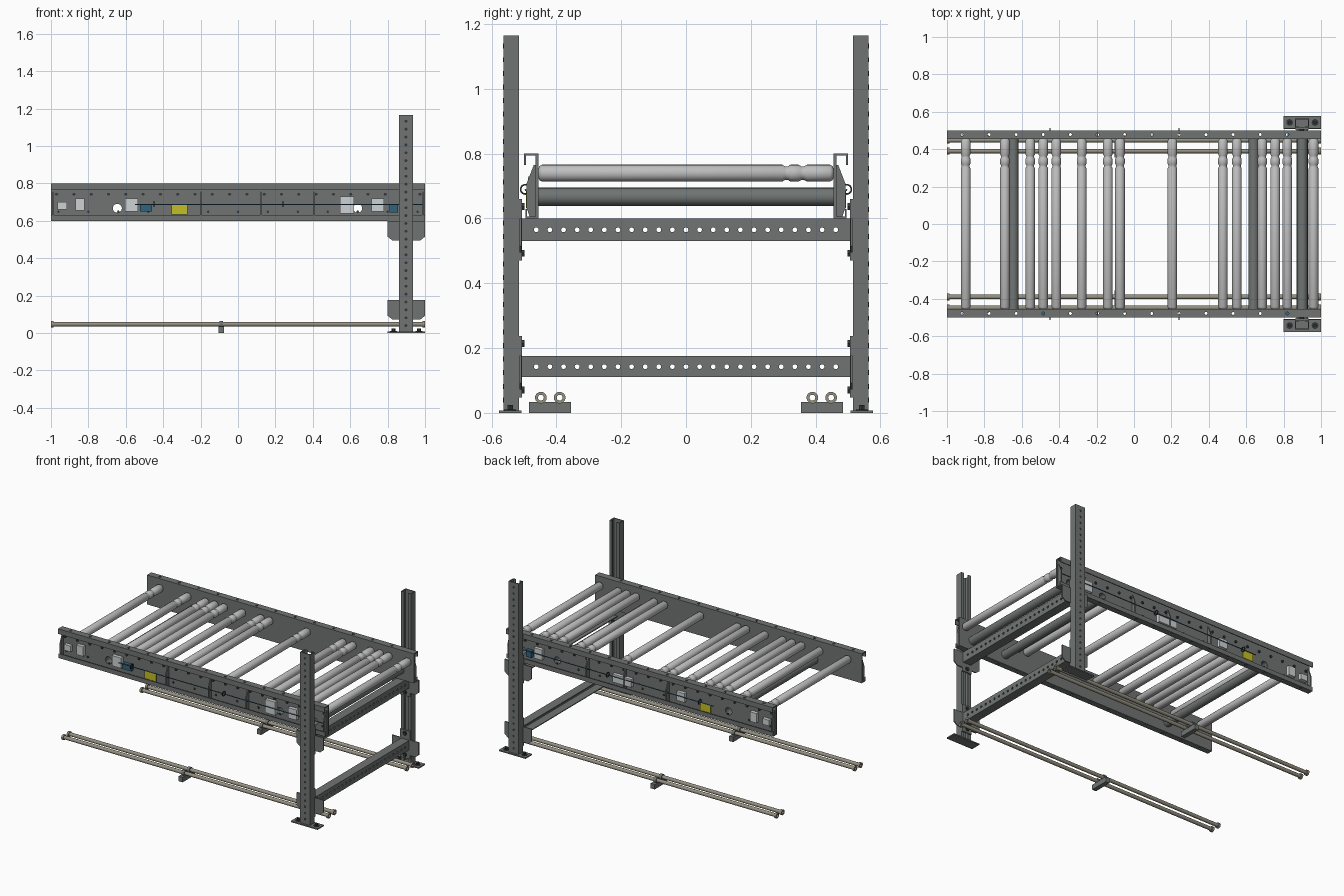
import bpy, bmesh, math
from mathutils import Vector

if "Cube" in bpy.data.objects:
    bpy.data.objects.remove(bpy.data.objects["Cube"])


def material(name, r, g, b):
    m = bpy.data.materials.new(name)
    m.use_nodes = True
    m.diffuse_color = (r, g, b, 1)
    m.node_tree.nodes["Principled BSDF"].inputs["Base Color"].default_value = (r, g, b, 1)
    return m


STEEL = material("grey steel", .16, .175, .17)
ROLLER = material("roller zinc", .52, .52, .52)
DARK = material("dark fittings", .035, .04, .04)
TAN = material("tan guide tube", .30, .28, .22)
WHITE = material("white module", .62, .65, .66)
YELLOW = material("yellow label", .55, .52, .02)
BLUE = material("blue module", .03, .13, .20)


def place(axis, u, v, t):
    # Map a section point (u, v) and a length t to space
    return Vector({"x": (t, u, v), "y": (u, t, v), "z": (u, v, t)}[axis])


def finish(name, bm, mat, smooth=False):
    bmesh.ops.recalc_face_normals(bm, faces=bm.faces)
    me = bpy.data.meshes.new(name)
    bm.to_mesh(me)
    bm.free()
    if mat:
        me.materials.append(mat)
    ob = bpy.data.objects.new(name, me)
    bpy.context.collection.objects.link(ob)
    if smooth:
        bpy.ops.object.select_all(action="DESELECT")
        ob.select_set(True)
        bpy.context.view_layer.objects.active = ob
        bpy.ops.object.shade_smooth_by_angle(angle=math.radians(40))
    return ob


def add_prism(bm, pts, axis, a, b):
    lo = [bm.verts.new(place(axis, u, v, a)) for u, v in pts]
    hi = [bm.verts.new(place(axis, u, v, b)) for u, v in pts]
    bm.faces.new(lo)
    bm.faces.new(hi[::-1])
    for i in range(len(pts)):
        j = (i + 1) % len(pts)
        bm.faces.new((lo[i], lo[j], hi[j], hi[i]))


def prism(name, pts, axis, a, b, mat):
    bm = bmesh.new()
    add_prism(bm, pts, axis, a, b)
    return finish(name, bm, mat)


def box(name, x0, x1, y0, y1, z0, z1, mat):
    return prism(name, [(x0, y0), (x1, y0), (x1, y1), (x0, y1)], "z", z0, z1, mat)


def circle(u, v, r, n=12):
    return [(u + r * math.cos(k * math.tau / n), v + r * math.sin(k * math.tau / n)) for k in range(n)]


def discs(name, centres, r, axis, a, b, mat, n=10):
    bm = bmesh.new()
    for u, v in centres:
        add_prism(bm, circle(u, v, r, n), axis, a, b)
    return finish(name, bm, mat)


def lathe(name, profile, axis, u, v, mat, hollow=False, n=20):
    # Profile is (radius, position along the axis)
    bm = bmesh.new()
    rings = [[bm.verts.new(place(axis, *p, t)) for p in circle(u, v, r, n)] for r, t in profile]
    pairs = list(zip(rings, rings[1:]))
    if hollow:
        pairs.append((rings[-1], rings[0]))
    else:
        bm.faces.new(rings[0])
        bm.faces.new(rings[-1])
    for p, q in pairs:
        for i in range(n):
            j = (i + 1) % n
            bm.faces.new((p[i], p[j], q[j], q[i]))
    return finish(name, bm, mat, True)


def pipe(name, axis, u, v, r_out, r_in, a, b, mat):
    return lathe(name, [(r_out, a), (r_out, b), (r_in, b), (r_in, a)], axis, u, v, mat, True)


def cut(ob, cutter):
    mod = ob.modifiers.new("holes", "BOOLEAN")
    mod.operation, mod.solver, mod.object = "DIFFERENCE", "EXACT", cutter
    dg = bpy.context.evaluated_depsgraph_get()
    ob.data = bpy.data.meshes.new_from_object(ob.evaluated_get(dg))
    ob.modifiers.clear()
    bpy.data.objects.remove(cutter)


TUBE_X = (-.645, .64, .90)
ROLLER_X = (-.90, -.69, -.555, -.485, -.415, -.28, -.14, -.075, .205, .475, .55, .685, .755, .82, .96)

# Rollers with two belt grooves near the back end
for x in ROLLER_X:
    prof = [(.010, -.457), (.022, -.452), (.026, -.445)]
    for g in (.31, .36):
        prof += [(.026, g - .013), (.021, g - .004), (.021, g + .004), (.026, g + .013)]
    prof += [(.026, .445), (.022, .452), (.010, .457)]
    lathe("roller", prof, "y", x, .74, ROLLER)

# Hollow cross tubes between the side rails
for x in TUBE_X:
    pipe("cross_tube", "y", x, .667, .028, .024, -.458, .458, STEEL)

# Equipment in each rail channel: x0, x1, z0, z1, colour
FRONT = [(-.965, -.915, .66, .70, WHITE), (-.87, -.82, .655, .72, WHITE), (-.605, -.535, .65, .72, WHITE),
         (-.525, -.46, .65, .69, BLUE), (-.355, -.27, .633, .686, YELLOW), (.545, .62, .64, .73, WHITE),
         (.715, .78, .65, .72, WHITE), (.81, .855, .645, .69, BLUE)]
BACK = [(-.965, -.915, .66, .70, WHITE), (-.87, -.82, .655, .72, WHITE), (-.53, -.45, .633, .686, YELLOW),
        (-.33, -.27, .65, .71, WHITE), (.07, .21, .645, .70, WHITE), (.74, .80, .65, .72, WHITE),
        (.82, .86, .645, .69, BLUE)]
NAMES = {WHITE: "drive_module", BLUE: "control_module", YELLOW: "warning_label"}

for s, side, gear in ((-1, "front", FRONT), (1, "back", BACK)):
    # Channel-shaped side rail with lips
    prof = [(.455, .60), (.495, .60), (.495, .63), (.490, .63), (.490, .606), (.465, .606),
            (.465, .794), (.494, .794), (.494, .765), (.50, .765), (.50, .80), (.455, .80)]
    rail = prism(side + "_rail", [(s * y, z) for y, z in prof], "x", -1, 1, STEEL)
    cut(rail, discs("cutter", [(x, .667) for x in TUBE_X], .0245, "y", s * .44, s * .48, None, 20))
    cut(rail, discs("cutter", [(-.92 + .145 * k, s * .478) for k in range(13)], .008, "z", .59, .81, None))
    # Gussets closing the channel
    gus = [(.464, .605), (.482, .605), (.493, .635), (.493, .705), (.470, .765), (.464, .765)]
    for x in (-.992, -.2, .12, .4, .984):
        prism(side + "_rail_gusset", [(s * y, z) for y, z in gus], "x", x, x + .008, STEEL)
    # Screw heads for the roller shafts and covers
    discs(side + "_shaft_bolts", [(-.97 + .0925 * k, .742) for k in range(22)], .009,
          "y", s * .464, s * .472, DARK, 6)
    discs(side + "_cover_screws", [(-.96 + .16 * k, .648) for k in range(13)], .007,
          "y", s * .464, s * .470, DARK, 6)
    for x0, x1, z0, z1, mat in gear:
        ya, yb = sorted((s * .464, s * .488))
        if mat == YELLOW:
            ya, yb = sorted((s * .488, s * .494))
        box(side + "_" + NAMES[mat], x0, x1, ya, yb, z0, z1, mat)
    # Cable and its clips
    lathe(side + "_cable", [(.003, -.55), (.003, .99)], "x", s * .495, .688, BLUE, n=8)
    for x in (-.45, .24):
        pipe(side + "_cable_clip", "x", s * .496, .69, .017, .012, x - .003, x + .003, DARK)

    # Upright post, open towards the inside
    p = [(.861, .515), (.861, .564), (.936, .564), (.936, .515), (.914, .515), (.914, .521),
         (.930, .521), (.930, .558), (.867, .558), (.867, .521), (.883, .521), (.883, .515)]
    prism(side + "_post", [(x, s * y) for x, y in p], "z", .004, 1.165, STEEL)
    discs(side + "_post_holes", [(.898, .04 + .042 * k) for k in range(27)], .008,
          "y", s * .5635, s * .565, DARK)
    # Foot plate and anchors
    ya, yb = sorted((s * .508, s * .577))
    box(side + "_foot_plate", .80, 1, ya, yb, 0, .008, STEEL)
    for x in (.832, .968):
        lathe(side + "_foot_washer", [(.018, .008), (.018, .011)], "z", x, s * .543, DARK)
        lathe(side + "_foot_bolt", [(.010, .011), (.010, .024)], "z", x, s * .543, DARK, n=6)

    # Beam end connectors with bolts
    for z in (.565, .1425):
        plate = [(.80, z + .035), (.80, z - .05), (.825, z - .07), (.975, z - .07), (1, z - .05), (1, z + .035)]
        prism(side + "_connector", plate, "y", s * .507, s * .514, STEEL)
        box(side + "_connector_strap", .862, .935, *sorted((s * .506, s * .515)), z - .095, z + .095, STEEL)
        for dz in (-.072, .072):
            lathe(side + "_connector_bolt", [(.018, s * .515), (.018, s * .506), (.012, s * .506), (.012, s * .498)],
                  "y", .898, z + dz, DARK, n=6)

    # Floor guide tubes with end collars and a cradle
    for y in (s * .448, s * .39):
        pipe(side + "_guide_tube", "x", y, .047, .012, .009, -.998, .998, TAN)
        for x in (-1, .986):
            pipe(side + "_guide_collar", "x", y, .047, .018, .011, x, x + .014, TAN)
        pipe(side + "_guide_clamp", "x", y, .047, .018, .011, -.10, -.08, STEEL)
    ya, yb = sorted((s * .355, s * .485))
    box(side + "_guide_cradle", -.105, -.075, ya, yb, 0, .034, STEEL)

# Perforated cross beams between the posts
for z0, z1, name in ((.53, .60, "upper_beam"), (.11, .175, "lower_beam")):
    t = .006
    prof = [(.87, z0), (.93, z0), (.93, z1), (.87, z1), (.87, z1 - t), (.93 - t, z1 - t),
            (.93 - t, z0 + t), (.87, z0 + t)]
    beam = prism(name, prof, "y", -.512, .512, STEEL)
    holes = [(-.462 + .042 * k, (z0 + z1) / 2) for k in range(23)]
    cut(beam, discs("cutter", holes, .0075, "x", .91, .95, None))
